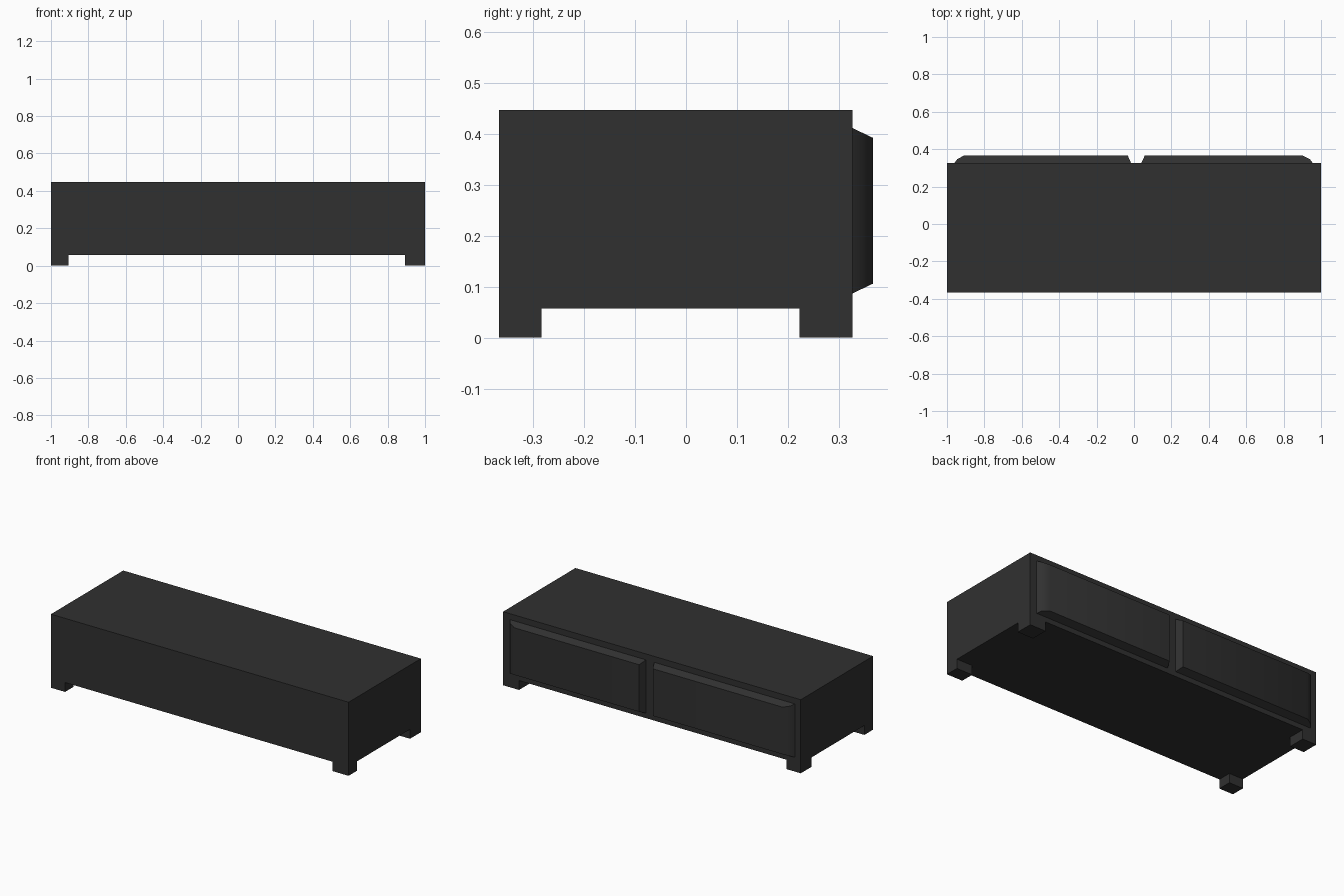
import bpy, bmesh, math

if "Cube" in bpy.data.objects:
    bpy.data.objects.remove(bpy.data.objects["Cube"])

mat = bpy.data.materials.new("charcoal")
mat.diffuse_color = (0.03, 0.03, 0.03, 1)
mat.use_nodes = True
mat.node_tree.nodes["Principled BSDF"].inputs["Base Color"].default_value = mat.diffuse_color

Y0, Y1, Y2 = -0.367, 0.327, 0.367   # closed face, drawer face, drawer fronts
Z0, Z1 = 0.057, 0.447               # underside and top of the cabinet


def finish(name, bm):
    bmesh.ops.recalc_face_normals(bm, faces=bm.faces)
    mesh = bpy.data.meshes.new(name)
    bm.to_mesh(mesh)
    bm.free()
    mesh.materials.append(mat)
    obj = bpy.data.objects.new(name, mesh)
    bpy.context.collection.objects.link(obj)
    return obj


def box(name, x, y, z):
    bm = bmesh.new()
    bmesh.ops.create_cube(bm, size=1)
    for v in bm.verts:
        v.co = [r[0] if c < 0 else r[1] for r, c in zip((x, y, z), v.co)]
    return finish(name, bm)


def drawer_front(name, plan):
    """Plan outline extruded in z, its top and bottom sloping inwards."""
    bm = bmesh.new()
    rings = []
    for base, slope in ((0.087, 1), (0.411, -1)):
        rings.append([bm.verts.new((x, y, base + slope * 0.019 * (y - Y1) / (Y2 - Y1)))
                      for x, y in plan])
    low, high = rings
    bm.faces.new(low)
    bm.faces.new(high)
    n = len(plan)
    for i in range(n):
        j = (i + 1) % n
        bm.faces.new((low[i], low[j], high[j], high[i]))
    obj = finish(name, bm)
    bpy.ops.object.select_all(action='DESELECT')
    obj.select_set(True)
    bpy.context.view_layer.objects.active = obj
    bpy.ops.object.shade_smooth_by_angle(angle=math.radians(32))


# Cabinet
box("cabinet_body", (-1, 1), (Y0, Y1), (Z0, Z1))

# Short corner legs
for side, x in (("left", (-1, -0.905)), ("right", (0.893, 1))):
    for end, y in (("front", (Y0, -0.284)), ("back", (0.223, Y1))):
        box(f"{end}_{side}_leg", x, y, (0, Z0))

# Drawer fronts: rounded outer end, chamfered inner end
drawer_front("left_drawer_front", [(-0.96, Y1), (-0.945, 0.347), (-0.907, Y2),
                                   (-0.034, Y2), (-0.016, Y1)])
drawer_front("right_drawer_front", [(0.955, Y1), (0.94, 0.347), (0.898, Y2),
                                    (0.058, Y2), (0.04, Y1)])
